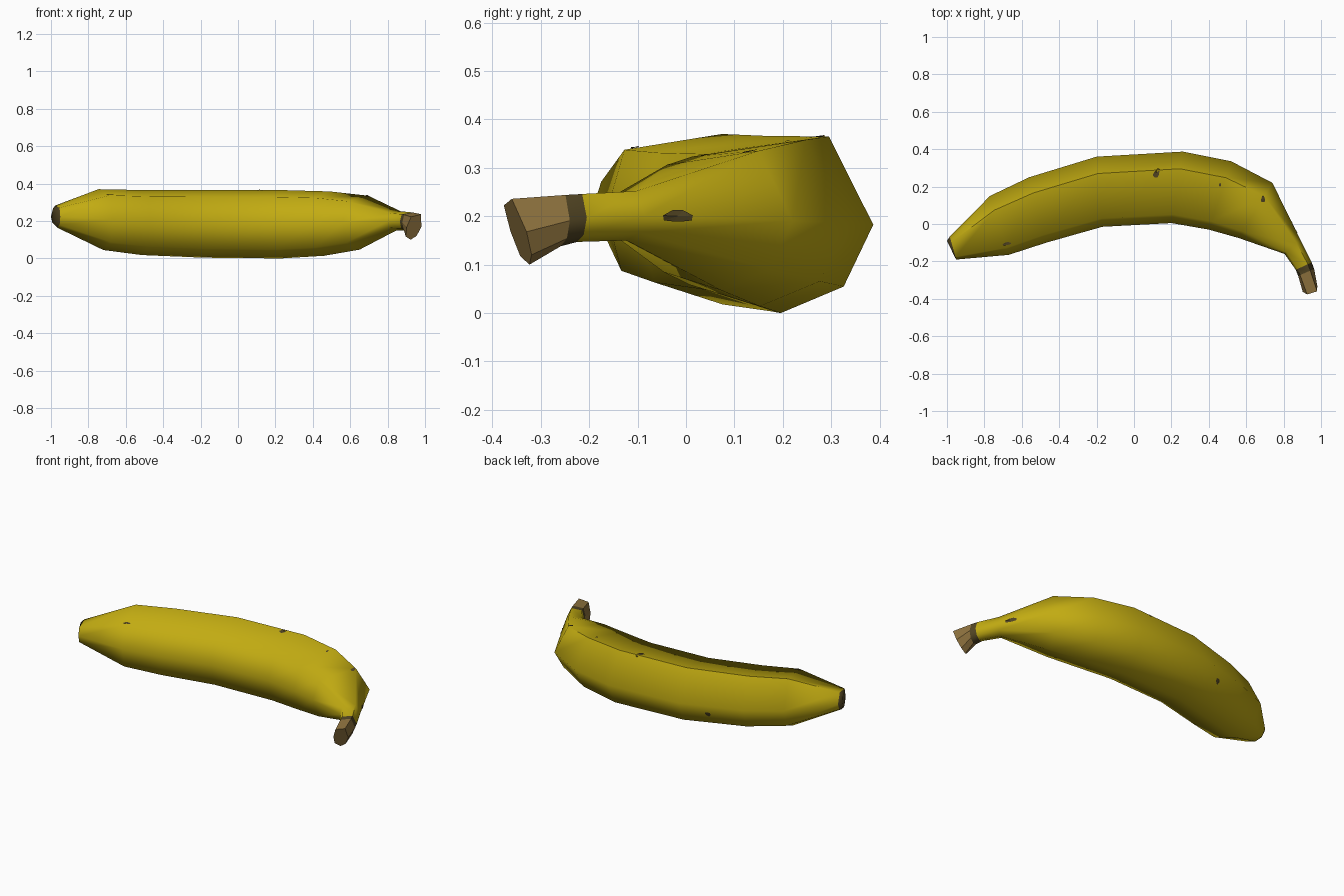
import bpy, bmesh, math
from mathutils import Vector
from mathutils.bvhtree import BVHTree

if "Cube" in bpy.data.objects:
    bpy.data.objects.remove(bpy.data.objects["Cube"])


def material(name, rgb):
    m = bpy.data.materials.new(name)
    m.diffuse_color = (*rgb, 1)
    m.use_nodes = True
    m.node_tree.nodes["Principled BSDF"].inputs["Base Color"].default_value = m.diffuse_color
    return m


yellow = material("peel yellow", (0.54, 0.41, 0.006))
dark = material("dark brown", (0.085, 0.06, 0.017))
stem_brown = material("stem brown", (0.28, 0.175, 0.05))

# Cross-section: (inner-to-outer fraction, bottom-to-top fraction)
SECTION = [(0, .5), (.12, .90), (.76, 1), (1, .5), (.84, .15), (.5, 0), (.1, .13)]

# Rings: inner x, inner y, outer x, outer y, low z, high z, end tilt
RINGS = [
    (-.955, -.183, -1.0, -.09, .178, .268, 0),
    (-.95, -.19, -.985, -.068, .165, .283, 0),
    (-.67, -.165, -.77, .15, .045, .37, 0),
    (-.47, -.10, -.56, .25, .018, .366, 0),
    (-.17, -.015, -.20, .36, .004, .365, 0),
    (.20, .005, .26, .387, .0, .365, 0),
    (.40, -.03, .52, .335, .014, .358, 0),
    (.56, -.075, .74, .22, .047, .335, 0),
    (.805, -.16, .89, -.085, .150, .252, 0),
    (.865, -.245, .95, -.205, .147, .246, 0),
    (.878, -.278, .963, -.24, .138, .244, 0),
    (.92, -.385, .998, -.352, .10, .236, .045),
]

# Banana: lofted body, blossom tip and stem in one skin
bm = bmesh.new()
loops = []
for ix, iy, ox, oy, lo, hi, tilt in RINGS:
    loops.append([bm.verts.new((ix + (ox - ix) * v - tilt * (1 - f) * .8,
                                iy + (oy - iy) * v + tilt * (1 - f),
                                lo + (hi - lo) * f)) for v, f in SECTION])
n = len(SECTION)
last = len(loops) - 2
for r in range(len(loops) - 1):
    for i in range(n):
        j = (i + 1) % n
        face = bm.faces.new((loops[r][i], loops[r][j], loops[r + 1][j], loops[r + 1][i]))
        face.material_index = 1 if r in (0, last - 1) else 2 if r == last else 0
bm.faces.new(loops[0]).material_index = 1
bm.faces.new(loops[-1]).material_index = 2
bmesh.ops.recalc_face_normals(bm, faces=bm.faces)
tree = BVHTree.FromBMesh(bm)
mesh = bpy.data.meshes.new("banana")
bm.to_mesh(mesh)
bm.free()
banana = bpy.data.objects.new("banana", mesh)
bpy.context.collection.objects.link(banana)
for m in (yellow, dark, stem_brown):
    mesh.materials.append(m)
bpy.context.view_layer.objects.active = banana
banana.select_set(True)
bpy.ops.object.shade_smooth_by_angle(angle=math.radians(65))
for p in mesh.polygons:
    if p.material_index == 2:
        p.use_smooth = False


# Ripe spots: small patches projected onto the peel
def spot(name, centre, direction, across, along, turn=0):
    d = Vector(direction)
    u = Vector((0, 1, 0)) if abs(d.x) else Vector((1, 0, 0))
    w = d.cross(u)
    pts = []
    for k in range(10):
        a = k * math.tau / 10
        wob = 1 + .15 * math.sin(3 * a)
        p, q = across / 2 * math.cos(a) * wob, along / 2 * math.sin(a) * wob
        p, q = (p * math.cos(turn) - q * math.sin(turn), p * math.sin(turn) + q * math.cos(turn))
        hit, normal, _, _ = tree.ray_cast(Vector(centre) + u * p + w * q - d * 3, d)
        if hit:
            pts.append(hit + normal * .003)
    me = bpy.data.meshes.new(name)
    mid = sum(pts, Vector()) / len(pts)
    faces = [(k, (k + 1) % len(pts), len(pts)) for k in range(len(pts))]
    me.from_pydata(pts + [mid - d * .001], [], faces)
    if me.polygons[0].normal.dot(d) > 0:
        me.flip_normals()
    me.materials.append(dark)
    bpy.context.collection.objects.link(bpy.data.objects.new(name, me))


DOWN = (0, 0, -1)
spot("spot_middle", (.12, .27, 0), DOWN, .03, .05, .5)
spot("spot_small", (.46, .21, 0), DOWN, .012, .02)
spot("spot_shoulder", (.69, .132, 0), DOWN, .022, .034)
spot("spot_tip", (-.68, -.105, 0), DOWN, .045, .016, -.2)
spot("spot_neck", (0, -.018, .2), (-1, 0, 0), .062, .022)
spot("spot_back", (-.35, 0, .13), (0, -1, 0), .03, .03)
